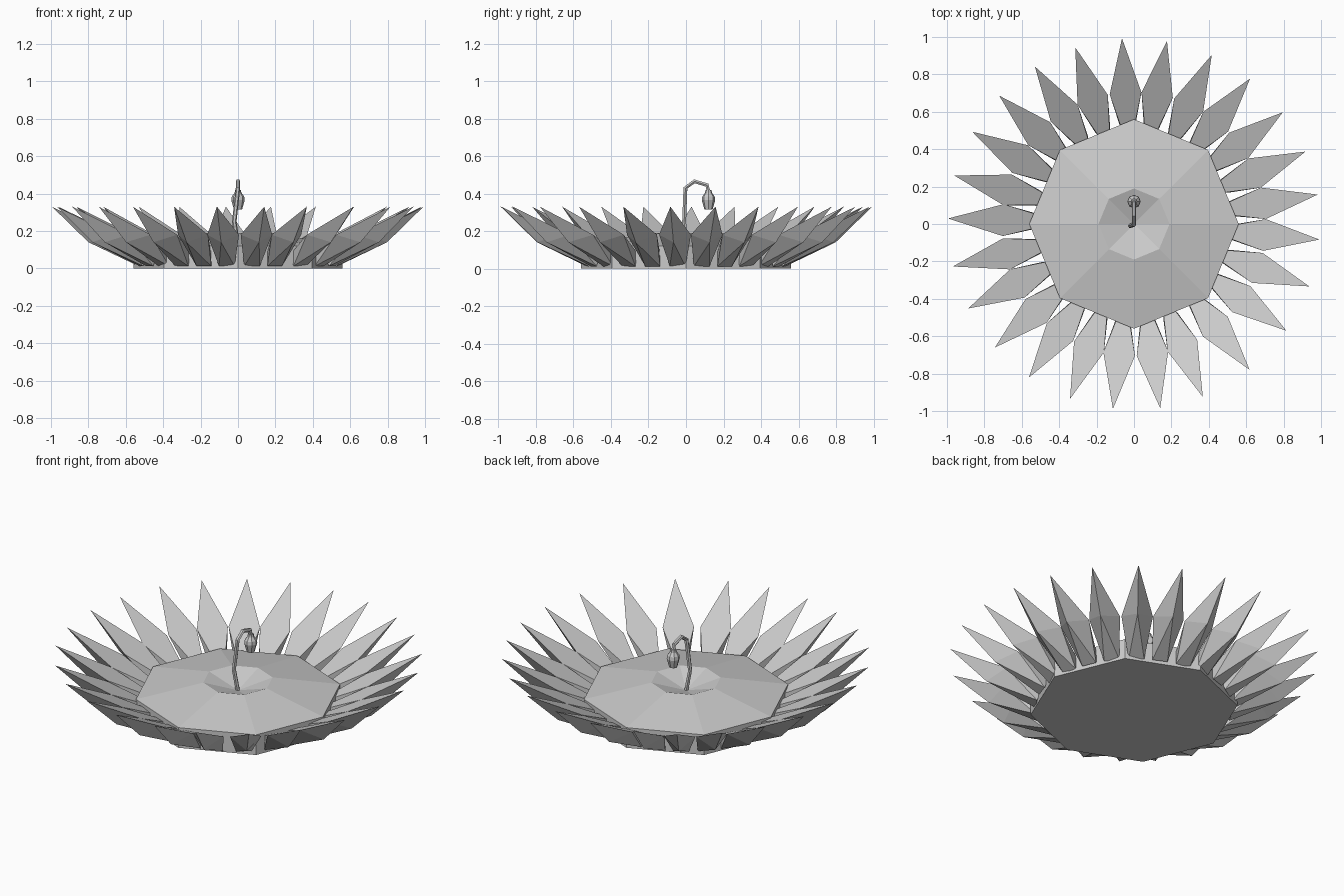
import bpy, math
from mathutils import Vector, Matrix

if "Cube" in bpy.data.objects:
    bpy.data.objects.remove(bpy.data.objects["Cube"])


def make_object(name, verts, faces):
    mesh = bpy.data.meshes.new(name)
    mesh.from_pydata(verts, [], faces)
    mesh.update()
    obj = bpy.data.objects.new(name, mesh)
    bpy.context.collection.objects.link(obj)
    return obj


def loft(name, rings):
    """Skin a list of equal-length rings and cap both ends."""
    n = len(rings[0])
    verts = [v for ring in rings for v in ring]
    faces = [tuple(reversed(range(n)))]
    for k in range(len(rings) - 1):
        for i in range(n):
            j = (i + 1) % n
            faces.append((k * n + i, k * n + j, (k + 1) * n + j, (k + 1) * n + i))
    faces.append(tuple(range((len(rings) - 1) * n, len(rings) * n)))
    return make_object(name, verts, faces)


def turned(name, profile, sides, centre=(0, 0)):
    """Faceted solid of revolution from (radius, z) points."""
    rings = []
    for r, z in profile:
        rings.append([(centre[0] + r * math.cos(i * math.tau / sides),
                       centre[1] + r * math.sin(i * math.tau / sides), z)
                      for i in range(sides)])
    return loft(name, rings)


# Octagonal flower disc with a raised ring and dished centre
turned("flower_disc", [(.56, 0), (.56, .12), (.19, .19), (.004, .13)], 8)

# Petal: flat inner face, keeled outer side, drawn along +x
petal_verts = [(.995, 0, .33),                       # tip
               (.70, -.085, .18), (.70, .085, .18),  # shoulders
               (.80, 0, .14),                        # keel
               (.50, -.03, .085), (.50, .03, .085),  # root, inner edge
               (.53, -.042, .012), (.53, .042, .012)]  # root, outer edge
petal_faces = [(0, 2, 5, 4, 1), (0, 1, 3), (0, 3, 2), (1, 6, 3), (2, 3, 7),
               (3, 6, 7), (1, 4, 6), (2, 7, 5), (4, 5, 7, 6)]

# Slightly uneven spacing around the disc
petal_angles = [93.7, 79.8, 65.3, 51.4, 36.9, 22.9, 9.1, -4.8, -19.6, -35, -51.6,
                -68.3, -81.9, -96.5, -110.1, -124.4, -138.4, -153, -166.8,
                178.3, 164.9, 150.3, 136.4, 122.2, 108.4]
for k, angle in enumerate(petal_angles):
    turn = Matrix.Rotation(math.radians(angle), 3, 'Z')
    make_object(f"petal_{k + 1}", [turn @ Vector(v) for v in petal_verts], petal_faces)

# Bent stem, a six-sided tube along a short path
path = [Vector(p) for p in [(0, 0, .12), (-.02, -.01, .25), (0, -.003, .43),
                            (0, .045, .465), (0, .112, .445), (0, .122, .40)]]
rings = []
for i, p in enumerate(path):
    tangent = (path[min(i + 1, len(path) - 1)] - path[max(i - 1, 0)]).normalized()
    side = Vector((1, 0, 0))
    side = (side - tangent * side.dot(tangent)).normalized()
    up = tangent.cross(side)
    rings.append([p + .012 * (math.cos(a) * side + math.sin(a) * up)
                  for a in [j * math.tau / 6 for j in range(6)]])
loft("stem", rings)

# Hanging bud at the stem end
turned("bud", [(.022, .315), (.036, .365), (.033, .385), (.018, .405), (.016, .42)],
       8, (0, .12))
